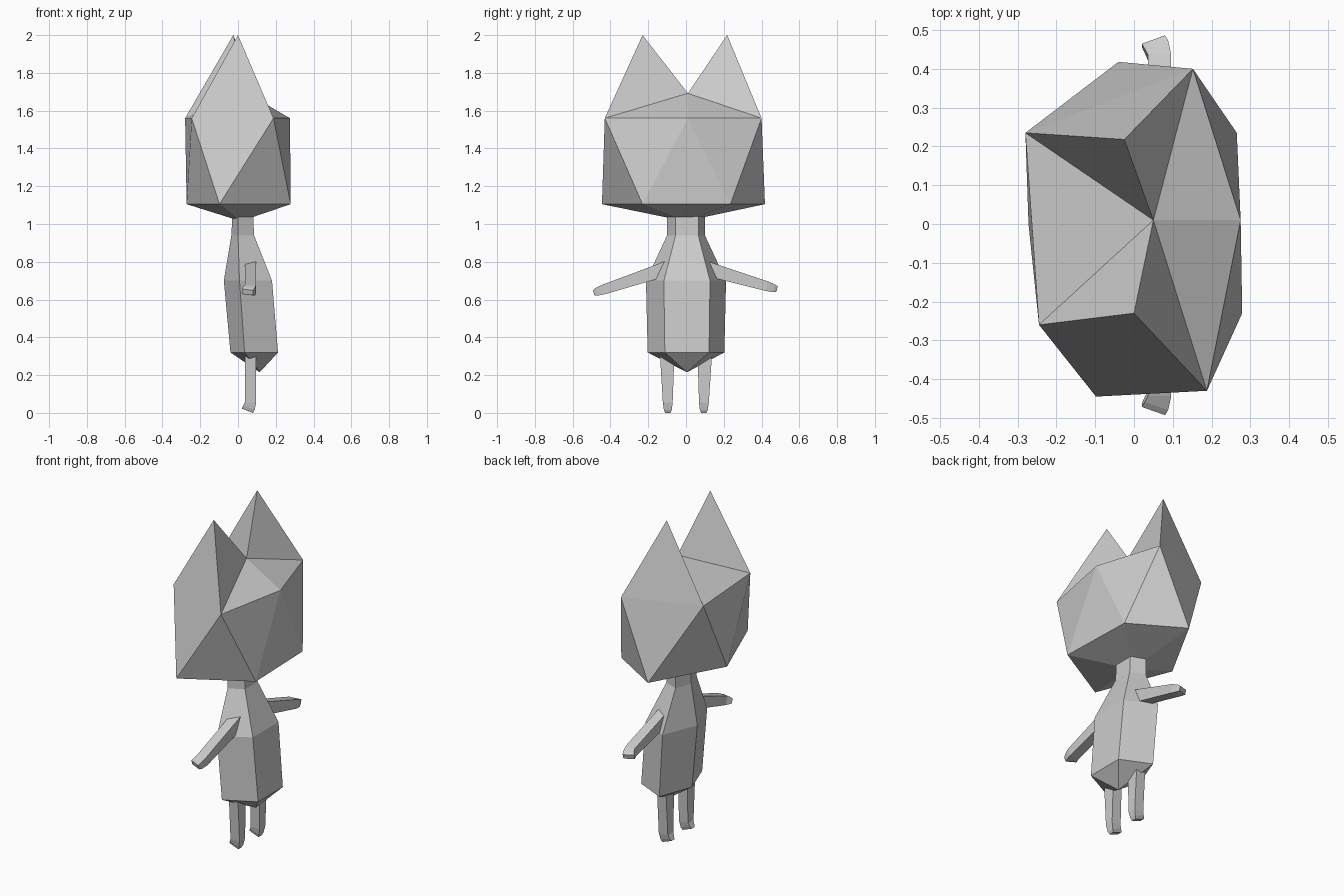
import bpy, bmesh

if "Cube" in bpy.data.objects:
    bpy.data.objects.remove(bpy.data.objects["Cube"])


def make(name, verts, faces):
    bm = bmesh.new()
    vs = [bm.verts.new(v) for v in verts]
    for f in faces:
        bm.faces.new([vs[i] for i in f])
    bmesh.ops.recalc_face_normals(bm, faces=bm.faces[:])
    me = bpy.data.meshes.new(name)
    bm.to_mesh(me)
    bm.free()
    ob = bpy.data.objects.new(name, me)
    bpy.context.collection.objects.link(ob)
    return ob


def bridge(rings, n):
    # quads joining consecutive loops of n vertices
    return [(r * n + i, r * n + (i + 1) % n, (r + 1) * n + (i + 1) % n, (r + 1) * n + i)
            for r in range(rings - 1) for i in range(n)]


# head: squashed twenty-sided solid, two top faces pulled up into pointed ears
upper = [(.275, .01), (.152, .4), (-.28, .235), (-.245, -.26), (.188, -.43)]
lower = [(.265, .235), (-.04, .418), (-.272, 0), (-.098, -.445), (.279, -.23)]
ear_tips = {1: 12, 3: 13}
verts = [(x, y, 1.56) for x, y in upper] + [(x, y, 1.105) for x, y in lower]
verts += [(.05, .01, 1.692), (.015, -.005, 1.015), (-.025, .218, 2.0), (.0, -.23, 2.0)]
faces = []
for i in range(5):
    j = (i + 1) % 5
    faces += [(i, 5 + i, j), (j, 5 + i, 5 + j), (5 + i, 11, 5 + j)]
    if i in ear_tips:
        t = ear_tips[i]
        faces += [(i, j, t), (j, 10, t), (10, i, t)]
    else:
        faces.append((i, j, 10))
make("head_with_ears", verts, faces)

# body and neck: five-sided loops (z, x back, x middle, x front, inner y, outer y)
loops = [(1.05, -.03, .0, .08, .06, .10), (.94, -.035, .0, .085, .06, .10),
         (.70, -.075, .008, .18, .122, .212), (.32, -.04, .035, .212, .117, .203)]
verts = []
for z, xb, xm, xf, yi, yo in loops:
    verts += [(xf, -yi + .005, z), (xf, yi + .005, z), (xm, yo, z), (xb, 0, z), (xm, -yo, z)]
apex = len(verts)
verts.append((.115, .005, .215))
base = apex - 5
faces = bridge(len(loops), 5) + [tuple(range(5))]
faces += [(base + i, base + (i + 1) % 5, apex) for i in range(5)]
make("body", verts, faces)


# limbs: four-sided tapering bars with a rounded tip bent towards -x
def limb(name, start, end):
    dy, dz = end[0] - start[0], end[1] - start[1]
    length = (dy * dy + dz * dz) ** .5
    dy, dz = dy / length, dz / length
    # distance back from the tip, half width, x shift
    rows = [(length, .040, 0), (.055, .026, 0), (.024, .021, -.008), (.008, .014, -.016)]
    verts = []
    for back, w, sx in rows:
        cy, cz = end[0] - dy * back, end[1] - dz * back
        bend = .014 if sx else 0
        for x, s, b in ((.036, -1, -bend), (.096, -1, bend * .6), (.096, 1, bend * .6), (.036, 1, -bend)):
            verts.append((x + sx, cy - dz * w * s + dy * b, cz + dy * w * s + dz * b))
    n = len(rows)
    make(name, verts, bridge(n, 4) + [(0, 1, 2, 3), tuple(range(4 * n - 4, 4 * n))])


limb("right_arm", (.07, .775), (.482, .655))
limb("left_arm", (-.07, .775), (-.488, .636))
limb("right_leg", (.10, .36), (.094, .012))
limb("left_leg", (-.10, .36), (-.096, .012))

# shared placement: settle exactly on the ground
bpy.context.view_layer.update()
objs = list(bpy.context.collection.objects)
low = min(v.co.z for o in objs for v in o.data.vertices)
for o in objs:
    o.location.z = -low if o.name.endswith("leg") else 0
